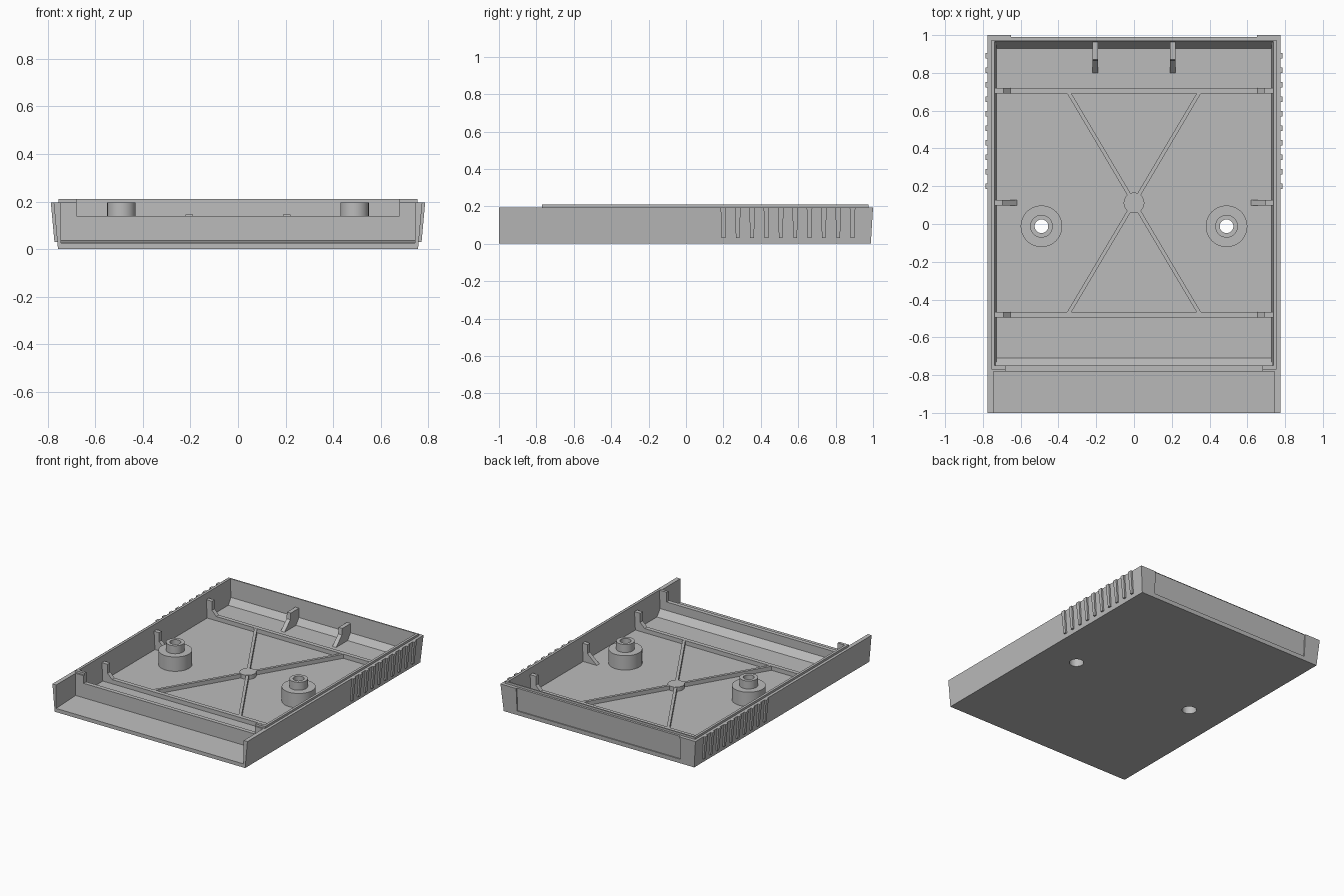
import bpy, bmesh, math
from mathutils import Vector, Matrix

if "Cube" in bpy.data.objects:
    bpy.data.objects.remove(bpy.data.objects["Cube"], do_unlink=True)

grey = bpy.data.materials.new("matte grey plastic")
grey.use_nodes = True
grey.diffuse_color = (0.5, 0.5, 0.5, 1)
grey.node_tree.nodes["Principled BSDF"].inputs["Base Color"].default_value = (0.5, 0.5, 0.5, 1)

FLOOR, RIM, LIP = 0.035, 0.195, 0.21


def finish(name, bm):
    bmesh.ops.recalc_face_normals(bm, faces=bm.faces)
    mesh = bpy.data.meshes.new(name)
    bm.to_mesh(mesh)
    bm.free()
    mesh.materials.append(grey)
    ob = bpy.data.objects.new(name, mesh)
    bpy.context.scene.collection.objects.link(ob)
    return ob


def loft(name, lower, upper):
    """Solid between two matching outlines."""
    bm = bmesh.new()
    a = [bm.verts.new(p) for p in lower]
    b = [bm.verts.new(p) for p in upper]
    bm.faces.new(a)
    bm.faces.new(b)
    n = len(a)
    for i in range(n):
        j = (i + 1) % n
        bm.faces.new((a[i], a[j], b[j], b[i]))
    return finish(name, bm)


def rect(x, y0, y1, z):
    return [(-x, y0, z), (x, y0, z), (x, y1, z), (-x, y1, z)]


def prism_x(name, pts, x0, x1):
    return loft(name, [(x0, *p) for p in pts], [(x1, *p) for p in pts])


def prism_y(name, pts, y0, y1):
    return loft(name, [(x, y0, z) for x, z in pts], [(x, y1, z) for x, z in pts])


def lathe(name, profile, x, y, segments=48):
    """Closed profile of (radius, z) turned about a vertical axis."""
    bm = bmesh.new()
    rings = []
    for i in range(segments):
        t = 2 * math.pi * i / segments
        rings.append([bm.verts.new((x + r * math.cos(t), y + r * math.sin(t), z))
                      for r, z in profile])
    for i in range(segments):
        a, b = rings[i], rings[(i + 1) % segments]
        for k in range(len(profile)):
            m = (k + 1) % len(profile)
            bm.faces.new((a[k], a[m], b[m], b[k]))
    return finish(name, bm)


def cylinder(name, r, x, y, z0, z1, segments=48):
    ring = [(x + r * math.cos(2 * math.pi * i / segments),
             y + r * math.sin(2 * math.pi * i / segments)) for i in range(segments)]
    return loft(name, [(*p, z0) for p in ring], [(*p, z1) for p in ring])


def combine(target, tool, operation):
    mod = target.modifiers.new("combine", "BOOLEAN")
    mod.operation = operation
    mod.solver = "EXACT"
    mod.object = tool
    bpy.context.view_layer.objects.active = target
    bpy.ops.object.modifier_apply(modifier=mod.name)
    bpy.data.objects.remove(tool, do_unlink=True)


# Drafted tray with a raised lip, hollowed out
tray = loft("tray_shell", rect(0.757, -1, 0.988, 0), rect(0.775, -1, 1, RIM))
combine(tray, loft("lip", rect(0.755, -0.77, 0.975, 0.1), rect(0.755, -0.77, 0.975, LIP)), "UNION")
combine(tray, loft("cavity", rect(0.728, -0.75, 0.962, FLOOR), rect(0.742, -0.75, 0.968, 0.3)), "DIFFERENCE")

# Open bay at the front with a gently sloping floor
bay = [(-1.1, 0.022), (-0.78, 0.036), (-0.78, 0.3), (-1.1, 0.3)]
combine(tray, prism_x("bay", bay, -0.745, 0.745), "DIFFERENCE")
# Lowered middle of the front partition
notch = [(-0.9, 0.14), (-0.72, 0.14), (-0.72, 0.3), (-0.9, 0.3)]
combine(tray, prism_x("notch", notch, -0.68, 0.68), "DIFFERENCE")
# Shallow panel recess on the back
recess = [(0.982, 0.03), (1.1, 0.03), (1.1, RIM), (0.991, RIM)]
combine(tray, prism_x("recess", recess, -0.65, 0.65), "DIFFERENCE")
# Screw holes through the floor
for s in (-1, 1):
    combine(tray, cylinder("hole", 0.048, s * 0.49, -0.012, -0.1, 0.1), "DIFFERENCE")

# Sloped fillets where the floor meets the end walls
prism_x("front_fillet", [(-0.755, 0.03), (-0.71, 0.03), (-0.71, FLOOR), (-0.755, 0.085)], -0.735, 0.735)
prism_x("back_fillet", [(0.968, 0.03), (0.93, 0.03), (0.93, FLOOR), (0.968, 0.085)], -0.735, 0.735)

# Stepped screw bosses
boss = [(0.048, 0.02), (0.048, 0.12), (0.036, 0.12), (0.036, RIM),
        (0.06, RIM), (0.06, 0.138), (0.11, 0.138), (0.11, 0.02)]
for side, s in (("right", -1), ("left", 1)):
    ob = lathe(side + "_screw_boss", boss, s * 0.49, -0.012)
    bpy.ops.object.select_all(action="DESELECT")
    ob.select_set(True)
    bpy.context.view_layer.objects.active = ob
    bpy.ops.object.shade_smooth_by_angle(angle=math.radians(35))

# Cross ribs, each with a post rising at both side walls
RIB = 0.065
for label, y in (("back", 0.705), ("front", -0.48)):
    bar = [(0.74, 0.03), (0.74, 0.165), (0.69, 0.165), (0.69, 0.1), (0.655, RIB)]
    outline = bar + [(-x, z) for x, z in reversed(bar)]
    prism_y(label + "_cross_rib", outline, y - 0.015, y + 0.015)

# Diagonal ribs meeting at a round hub
hub = Vector((0, 0.112, 0))
for s in (-1, 1):
    for y in (0.695, -0.47):
        end = Vector((s * 0.345, y, 0))
        side = (end - hub).normalized().cross(Vector((0, 0, 1))) * 0.01
        quad = [hub - side, hub + side, end + side, end - side]
        loft("diagonal_rib", [p + Vector((0, 0, 0.03)) for p in quad],
             [p + Vector((0, 0, RIB - 0.001)) for p in quad])
cylinder("rib_hub", 0.055, 0, 0.112, 0.03, RIB, 24)

for side, s in (("right", -1), ("left", 1)):
    # Middle side gusset
    gusset = [(0.74, 0.03), (0.74, 0.165), (0.695, 0.165), (0.695, 0.1), (0.62, FLOOR), (0.62, 0.03)]
    prism_y(side + "_gusset", [(s * x, z) for x, z in gusset], 0.097, 0.127)
    # Back bracket
    bracket = [(0.968, 0.03), (0.968, 0.145), (0.87, 0.145), (0.865, 0.1), (0.80, FLOOR), (0.80, 0.03)]
    prism_x(side + "_back_bracket", bracket, s * 0.205 - 0.015, s * 0.205 + 0.015)
    # Tapered grip ridges on the outer wall
    for i in range(10):
        y = 0.2 + i * 0.0767
        low = [(s * 0.75, y - 0.01, 0.03), (s * 0.772, y - 0.01, 0.03),
               (s * 0.772, y + 0.01, 0.03), (s * 0.75, y + 0.01, 0.03)]
        top = [(s * 0.768, y - 0.015, RIM), (s * 0.787, y - 0.015, RIM),
               (s * 0.787, y + 0.015, RIM), (s * 0.768, y + 0.015, RIM)]
        loft(side + "_grip_ridge", low, top)
